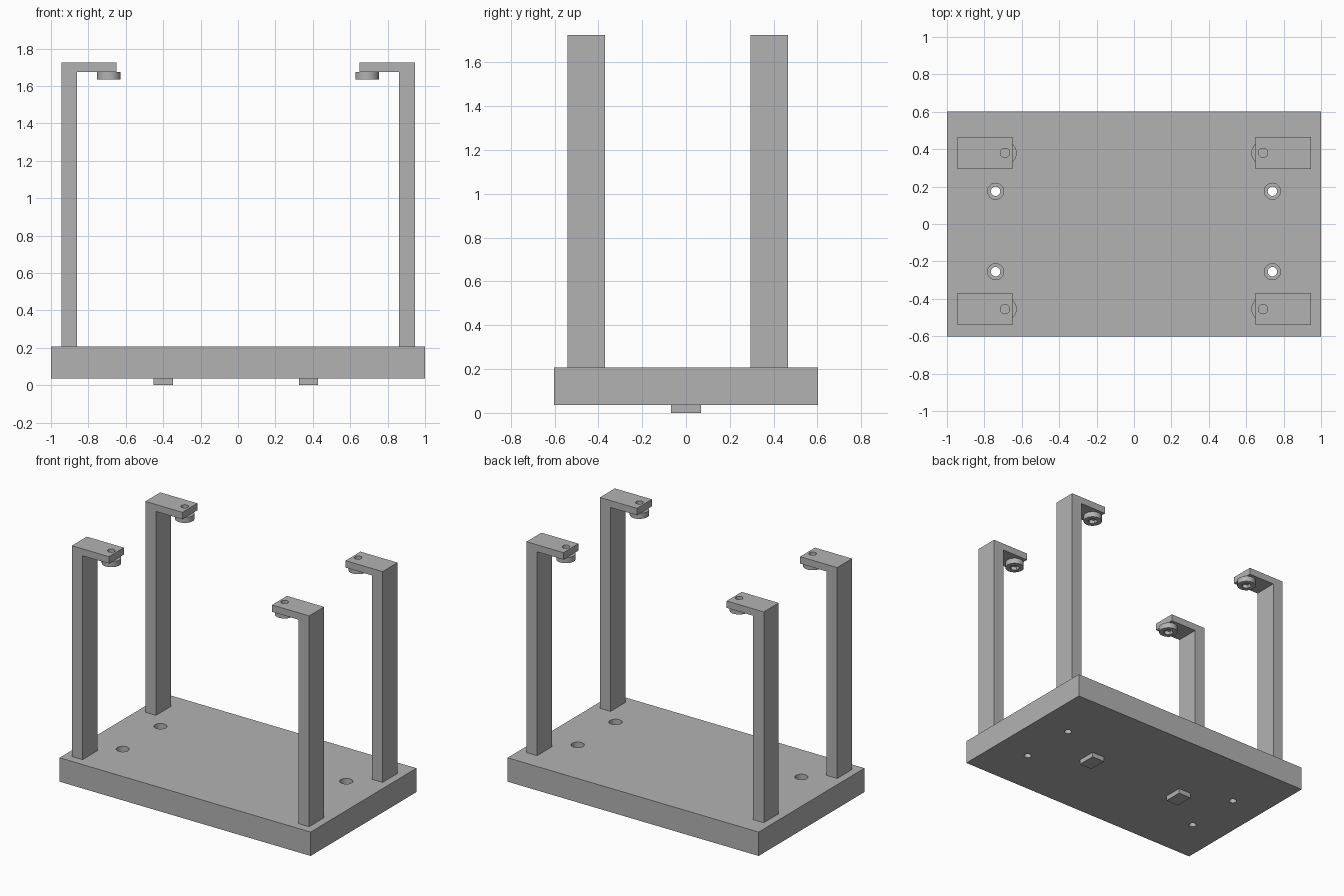
import bpy, bmesh, math
from mathutils import Matrix

cube = bpy.data.objects.get("Cube")
if cube:
    bpy.data.objects.remove(cube, do_unlink=True)

GREY = (0.45, 0.45, 0.45, 1)
metal = bpy.data.materials.new("grey metal")
metal.use_nodes = True
metal.diffuse_color = GREY
metal.node_tree.nodes["Principled BSDF"].inputs["Base Color"].default_value = GREY

PLATE_BOTTOM, PLATE_TOP = 0.035, 0.207
ARM_BOTTOM, TOP = 1.675, 1.725
SCREW_X = 0.69


def finish(name, bm):
    bmesh.ops.recalc_face_normals(bm, faces=bm.faces[:])
    mesh = bpy.data.meshes.new(name)
    bm.to_mesh(mesh)
    bm.free()
    mesh.materials.append(metal)
    obj = bpy.data.objects.new(name, mesh)
    bpy.context.collection.objects.link(obj)
    return obj


def box(name, x, y, z):
    bm = bmesh.new()
    bmesh.ops.create_cube(bm, size=1)
    for v in bm.verts:
        for i, (low, high) in enumerate((x, y, z)):
            v.co[i] = high if v.co[i] > 0 else low
    return finish(name, bm)


def cylinder(name, x, y, z0, z1, radius, sides=32):
    bm = bmesh.new()
    bmesh.ops.create_cone(bm, cap_ends=True, segments=sides, radius1=radius,
                          radius2=radius, depth=z1 - z0,
                          matrix=Matrix.Translation((x, y, (z0 + z1) / 2)))
    return finish(name, bm)


def cut(obj, cutter):
    cutter.hide_render = True
    mod = obj.modifiers.new("cut", "BOOLEAN")
    mod.operation, mod.solver, mod.object = "DIFFERENCE", "EXACT", cutter
    activate(obj)
    bpy.ops.object.modifier_apply(modifier=mod.name)
    bpy.data.objects.remove(cutter, do_unlink=True)


def activate(obj):
    bpy.ops.object.select_all(action="DESELECT")
    obj.select_set(True)
    bpy.context.view_layer.objects.active = obj


def smooth(obj):
    activate(obj)
    bpy.ops.object.shade_smooth_by_angle(angle=math.radians(30))


# Base plate with four counterbored holes
plate = box("base_plate", (-1, 1), (-0.602, 0.602), (PLATE_BOTTOM, PLATE_TOP))
for x in (-0.74, 0.74):
    for y in (-0.255, 0.175):
        cut(plate, cylinder("bore", x, y, 0.11, 0.3, 0.043))
        cut(plate, cylinder("hole", x, y, -0.1, 0.3, 0.025))
smooth(plate)

# Locating pads under the plate
for side, x in (("right", -0.4), ("left", 0.377)):
    box(side + "_pad", (x - 0.052, x + 0.052), (-0.068, 0.068), (0, PLATE_BOTTOM))


def bracket(name, side, y):
    # Upright and inward arm as one L-shaped profile
    profile = [(0.945, PLATE_TOP), (0.945, TOP), (0.65, TOP),
               (0.65, ARM_BOTTOM), (0.86, ARM_BOTTOM), (0.86, PLATE_TOP)]
    bm = bmesh.new()
    face = bm.faces.new([bm.verts.new((side * x, y - 0.085, z)) for x, z in profile])
    new = bmesh.ops.extrude_face_region(bm, geom=[face])["geom"]
    bmesh.ops.translate(bm, vec=(0, 0.17, 0),
                        verts=[g for g in new if isinstance(g, bmesh.types.BMVert)])
    obj = finish(name, bm)
    cut(obj, cylinder("hole", side * SCREW_X, y, 1.6, 1.8, 0.025))
    smooth(obj)


# Four brackets, each with a hex socket screw under its arm
for end, y in (("front", -0.455), ("back", 0.38)):
    for label, side in (("right", -1), ("left", 1)):
        name = end + "_" + label
        bracket(name + "_bracket", side, y)
        screw = cylinder(name + "_screw", side * SCREW_X, y, 1.635, ARM_BOTTOM, 0.063)
        cut(screw, cylinder("socket", side * SCREW_X, y, 1.6, 1.66, 0.034, 6))
        smooth(screw)
